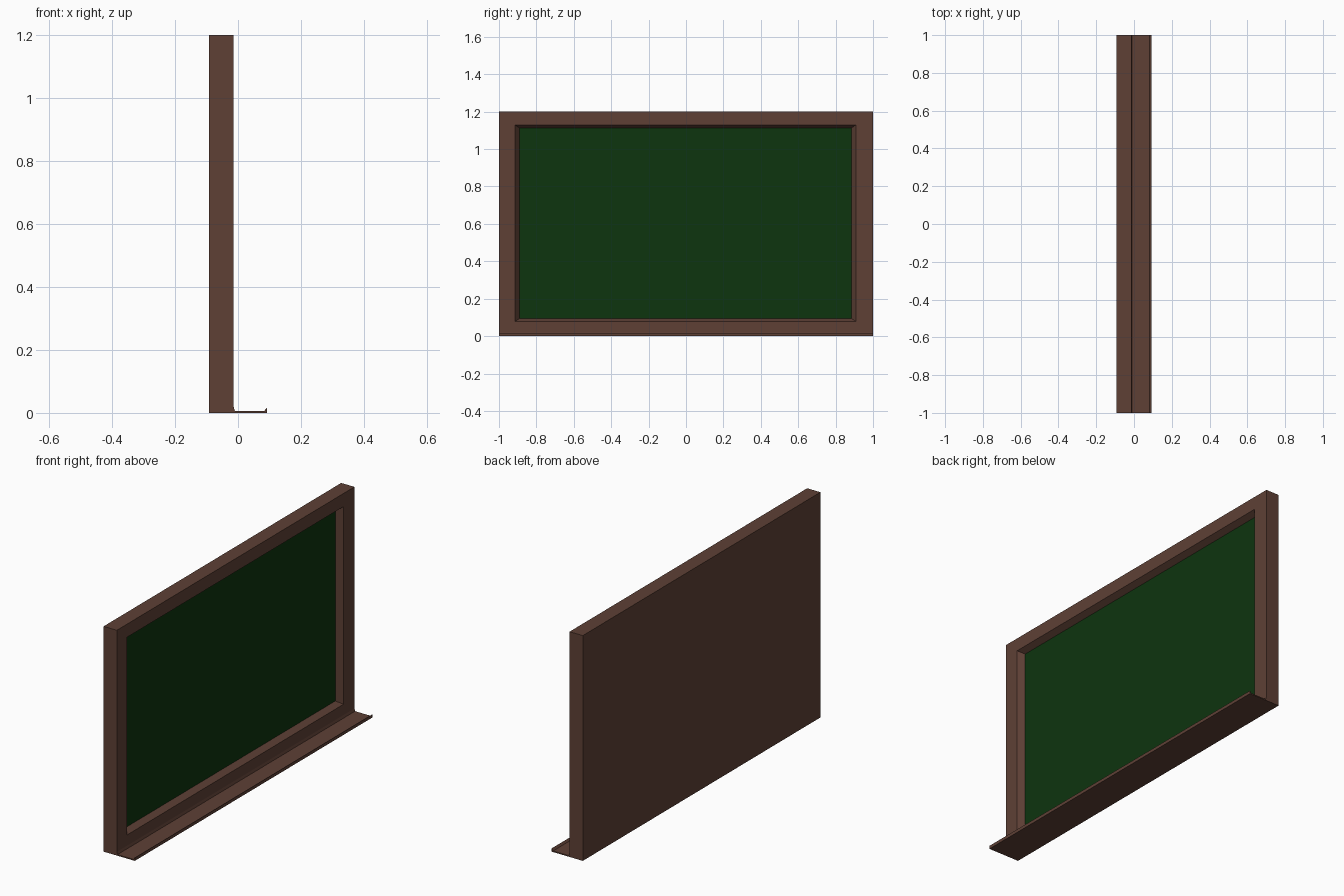
import bpy, bmesh

if "Cube" in bpy.data.objects:
    bpy.data.objects.remove(bpy.data.objects["Cube"])


def material(name, rgb):
    m = bpy.data.materials.new(name)
    m.diffuse_color = (*rgb, 1)
    m.use_nodes = True
    m.node_tree.nodes["Principled BSDF"].inputs["Base Color"].default_value = m.diffuse_color
    return m


wood = material("brown wood", (0.112, 0.051, 0.036))
green = material("board green", (0.004, 0.035, 0.0045))


def finish(bm, name, mat):
    bmesh.ops.recalc_face_normals(bm, faces=bm.faces)
    me = bpy.data.meshes.new(name)
    bm.to_mesh(me)
    bm.free()
    ob = bpy.data.objects.new(name, me)
    bpy.context.collection.objects.link(ob)
    me.materials.append(mat)
    return ob


def ring(bm, x, y0, y1, z0, z1):
    return [bm.verts.new((x, y, z)) for y, z in ((y0, z0), (y1, z0), (y1, z1), (y0, z1))]


BACK, FRONT, BOARD = -0.092, -0.014, -0.047

# Frame: solid back, outer sides, front border and sloped reveal
bm = bmesh.new()
rings = [ring(bm, BACK, -1, 1, 0, 1.2),
         ring(bm, FRONT, -1, 1, 0, 1.2),
         ring(bm, FRONT, -0.915, 0.909, 0.077, 1.13),
         ring(bm, BOARD, -0.891, 0.886, 0.094, 1.113)]
bm.faces.new(rings[0])
for a, b in zip(rings, rings[1:]):
    for i in range(4):
        j = (i + 1) % 4
        bm.faces.new((a[i], a[j], b[j], b[i]))
# Writing surface closes the frame recess
writing_face = bm.faces.new(rings[-1])
writing_face.material_index = 1
frame = finish(bm, "board_frame", wood)
frame.data.materials.append(green)

# Chalk tray: shallow channel profile swept along the board
profile = [(FRONT, 0), (0.092, 0), (0.092, 0.017), (0.083, 0.006),
           (-0.010, 0.006), (FRONT, 0.02)]
bm = bmesh.new()
face = bm.faces.new([bm.verts.new((x, -1, z)) for x, z in profile])
ext = bmesh.ops.extrude_face_region(bm, geom=[face], use_keep_orig=True)
bmesh.ops.translate(bm, vec=(0, 2, 0),
                    verts=[v for v in ext["geom"] if isinstance(v, bmesh.types.BMVert)])
finish(bm, "chalk_tray", wood)
